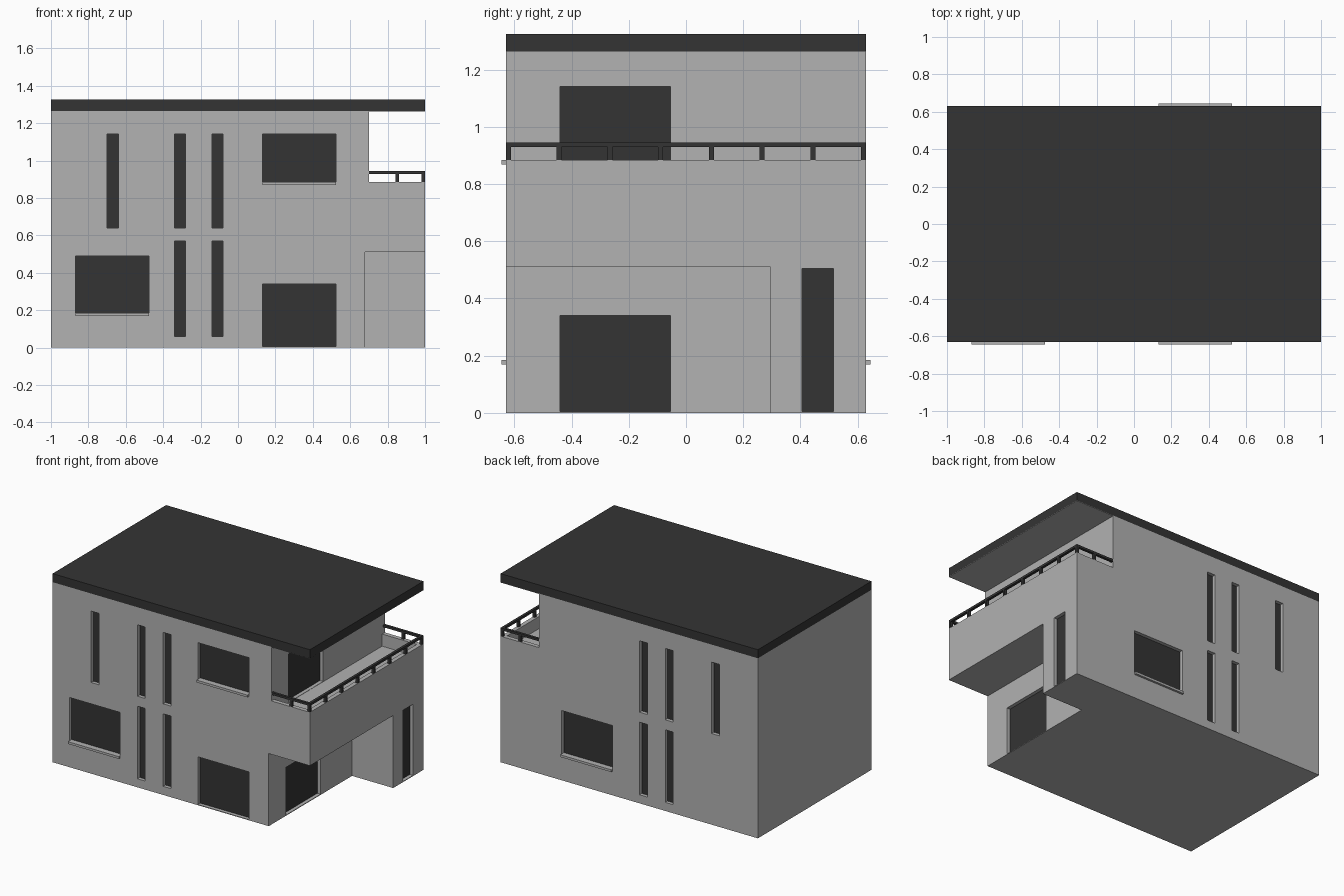
import bpy, bmesh
from mathutils import Vector

if "Cube" in bpy.data.objects:
    bpy.data.objects.remove(bpy.data.objects["Cube"])


def material(name, v):
    m = bpy.data.materials.new(name)
    m.diffuse_color = (v, v, v, 1)
    m.use_nodes = True
    m.node_tree.nodes["Principled BSDF"].inputs["Base Color"].default_value = m.diffuse_color
    return m


GREY = material("light grey render", 0.445)
DARK = material("dark charcoal", 0.034)


def boxes(name, specs, mat):
    """One object made of axis-aligned boxes (x0, x1, y0, y1, z0, z1)."""
    bm = bmesh.new()
    for x0, x1, y0, y1, z0, z1 in specs:
        lo, hi = Vector((x0, y0, z0)), Vector((x1, y1, z1))
        for v in bmesh.ops.create_cube(bm, size=1)["verts"]:
            v.co = Vector((lo[i] + (v.co[i] + 0.5) * (hi[i] - lo[i]) for i in range(3)))
    me = bpy.data.meshes.new(name)
    bm.to_mesh(me)
    bm.free()
    me.materials.append(mat)
    ob = bpy.data.objects.new(name, me)
    bpy.context.collection.objects.link(ob)
    return ob


W = 0.63        # half depth of the house
DEPTH = 0.03    # window recess depth
SILL_Z = 0.885  # parapet top
WALL_X = 0.70   # upper right wall

cutters, panes, sills = [], [], []


def window_y(x0, x1, z0, z1, side, sill=False):
    """Recessed window in the front (side -1) or back (side 1) wall."""
    def ys(a, b):
        return sorted((side * a, side * b))
    cutters.append((x0, x1, *ys(W - DEPTH, W + 0.1), z0, z1))
    panes.append((x0, x1, *ys(W - DEPTH - 0.003, W - DEPTH + 0.005), z0, z1))
    if sill:
        sills.append((x0, x1, *ys(W - DEPTH, W + 0.015), z0 - 0.016, z0))


def window_x(x, y0, y1, z0, z1):
    """Recessed window or door in a wall facing right."""
    cutters.append((x - DEPTH, x + 0.1, y0, y1, z0, z1))
    panes.append((x - DEPTH - 0.003, x - DEPTH + 0.005, y0, y1, z0, z1))


# openings in the front and back walls
for side in (-1, 1):
    for x in (-0.34, -0.14):
        window_y(x, x + 0.06, 0.06, 0.57, side)
    for x in (-0.70, -0.34, -0.14):
        window_y(x, x + 0.06, 0.64, 1.142, side)
window_y(-0.87, -0.475, 0.185, 0.49, -1, True)
window_y(0.13, 0.525, SILL_Z, 1.142, -1, True)
window_y(0.13, 0.525, 0.005, 0.34, -1)
window_y(0.13, 0.525, 0.185, 0.49, 1, True)

# openings in the right walls
window_x(0.68, -0.44, -0.055, 0.005, 0.34)
window_x(WALL_X, -0.44, -0.055, 0.802, 1.142)
window_x(1.0, 0.405, 0.515, 0.005, 0.505)

# house body with porch recess, balcony opening and sunken balcony floor
body = boxes("house_walls", [(-1, 1, -W, W, 0, 1.265)], GREY)
big_cuts = [
    (0.68, 1.2, -0.9, 0.295, -0.2, 0.51),
    (WALL_X, 1.2, -0.9, 0.9, SILL_Z, 1.5),
    (WALL_X, 0.97, -W + 0.03, W - 0.03, 0.80, 1.4),
]
helpers = []
for spec in big_cuts + cutters:
    c = boxes("cutter", [spec], GREY)
    c.hide_render = True
    helpers.append(c)
    mod = body.modifiers.new("cut", "BOOLEAN")
    mod.operation = "DIFFERENCE"
    mod.solver = "EXACT"
    mod.object = c
bpy.context.view_layer.update()
dg = bpy.context.evaluated_depsgraph_get()
result = bpy.data.meshes.new_from_object(body.evaluated_get(dg))
body.modifiers.clear()
body.data = result
result.materials.clear()
result.materials.append(GREY)
for p in result.polygons:
    p.material_index = 0
for c in helpers:
    bpy.data.objects.remove(c, do_unlink=True)

# glazing and sills
boxes("window_glass", panes, DARK)
boxes("window_sills", sills, GREY)

# flat roof and its pale soffit over the balcony
boxes("roof", [(-1, 1, -W, W, 1.265, 1.325)], DARK)
boxes("roof_soffit", [(0.5, 1, -W, W, 1.262, 1.265)], GREY)

# balcony railing: top rails and posts
T = 0.018
rails = [(1 - T, 1, -W, W, 0.929, 0.945)]
posts = []
for i in range(8):
    y = -0.621 + i * 1.242 / 7
    posts.append((1 - T, 1, y - T / 2, y + T / 2, SILL_Z, 0.93))
for s in (-1, 1):
    y0, y1 = sorted((s * W, s * (W - T)))
    rails.append((WALL_X, 1 - T, y0, y1, 0.929, 0.945))
    posts.append((0.842, 0.842 + T, y0, y1, SILL_Z, 0.93))
boxes("railing_bars", rails, DARK)
boxes("railing_posts", posts, DARK)
